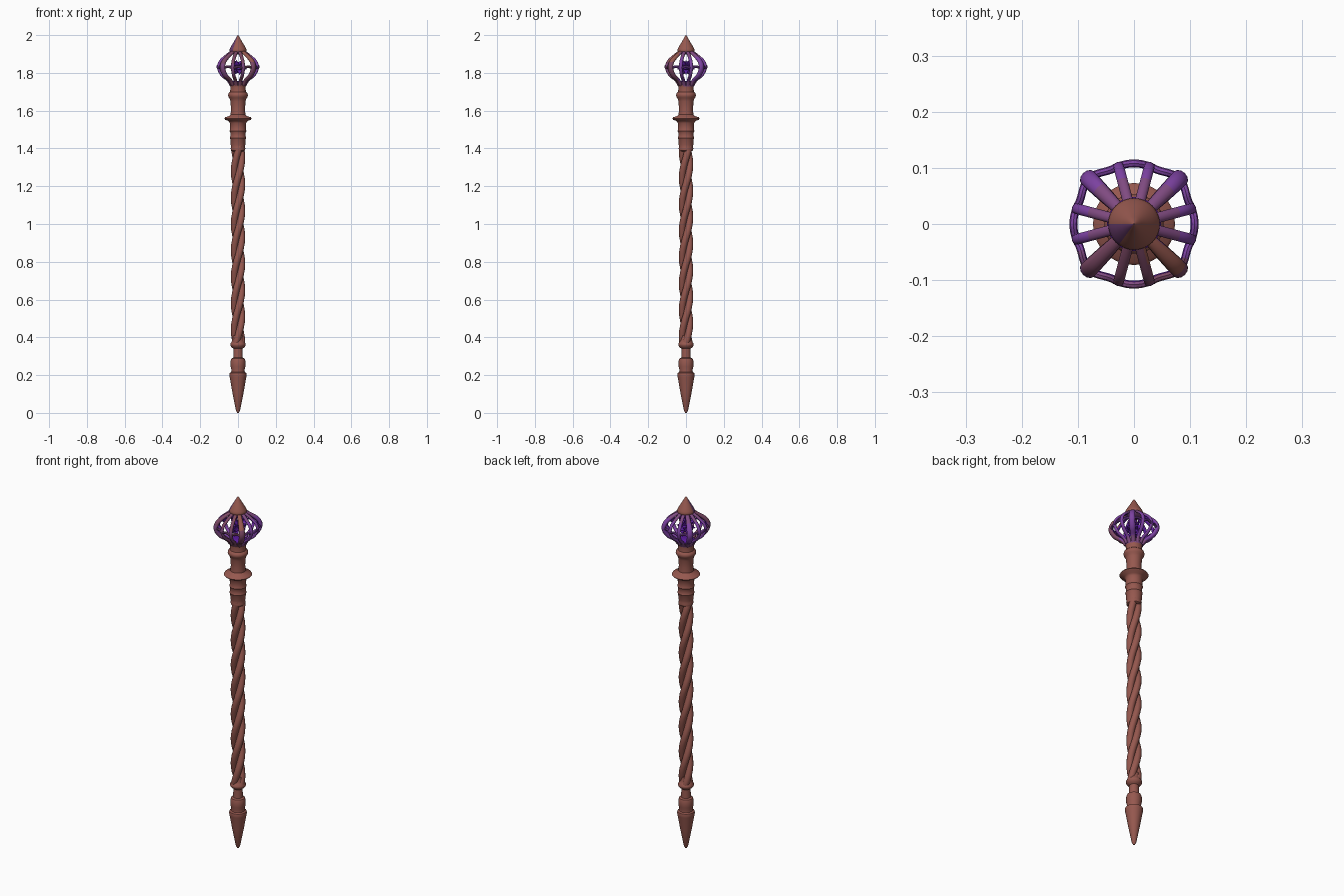
import bpy, bmesh, math
from mathutils import Vector
from math import sin, cos, pi, radians

if "Cube" in bpy.data.objects:
    bpy.data.objects.remove(bpy.data.objects["Cube"])


def material(name, rgb):
    m = bpy.data.materials.new(name)
    m.diffuse_color = (*rgb, 1)
    m.use_nodes = True
    m.node_tree.nodes["Principled BSDF"].inputs["Base Color"].default_value = m.diffuse_color
    return m


MATS = [material("brown_wood", (0.305, 0.098, 0.078)),
        material("violet", (0.205, 0.055, 0.36)),
        material("mauve", (0.215, 0.07, 0.22)),
        material("deep_violet", (0.11, 0.012, 0.36)),
        material("dusky_plum", (0.20, 0.065, 0.13)),
        material("dark_plum", (0.14, 0.045, 0.15))]
BROWN, VIOLET, MAUVE, DEEP, DUSKY, PLUM = range(6)


def finish(name, bm, rule=lambda c, n: BROWN, smooth=40):
    """Turn a bmesh into an object, colouring faces by a rule on centre and normal."""
    bmesh.ops.recalc_face_normals(bm, faces=bm.faces)
    bm.normal_update()
    for f in bm.faces:
        f.material_index = rule(f.calc_center_median(), f.normal)
    me = bpy.data.meshes.new(name)
    bm.to_mesh(me)
    bm.free()
    for m in MATS:
        me.materials.append(m)
    ob = bpy.data.objects.new(name, me)
    bpy.context.collection.objects.link(ob)
    bpy.ops.object.select_all(action='DESELECT')
    ob.select_set(True)
    bpy.context.view_layer.objects.active = ob
    if smooth:
        bpy.ops.object.shade_smooth_by_angle(angle=radians(smooth))
    return ob


def bridge(bm, rings, closed=False):
    n = len(rings[0])
    pairs = list(zip(rings, rings[1:])) + ([(rings[-1], rings[0])] if closed else [])
    for a, b in pairs:
        for i in range(n):
            j = (i + 1) % n
            bm.faces.new((a[i], a[j], b[j], b[i]))
    if not closed:
        bm.faces.new(rings[0])
        bm.faces.new(rings[-1])


def lathe(name, profile, rule=lambda c, n: BROWN, n=40):
    bm = bmesh.new()
    bridge(bm, [[bm.verts.new((r * cos(2 * pi * i / n), r * sin(2 * pi * i / n), z))
                 for i in range(n)] for r, z in profile])
    return finish(name, bm, rule)


def tube(bm, pts, radii, refs, n=10, closed=False, flat=1.0):
    """Sweep a round section along points; refs fix the section's side direction."""
    rings, k = [], len(pts)
    for i, p in enumerate(pts):
        if closed:
            t = pts[(i + 1) % k] - pts[i - 1]
        else:
            t = pts[min(i + 1, k - 1)] - pts[max(i - 1, 0)]
        u = refs[i].normalized()
        v = t.normalized().cross(u).normalized()
        rings.append([bm.verts.new(p + radii[i] * (cos(2 * pi * s / n) * u
                      + flat * sin(2 * pi * s / n) * v)) for s in range(n)])
    bridge(bm, rings, closed)


def smooth_path(ctrl, steps=5):
    """Catmull-Rom interpolation of (r, z) control points."""
    out, c = [], [ctrl[0]] + ctrl + [ctrl[-1]]
    for i in range(1, len(c) - 2):
        a, b, d, e = (Vector(q) for q in c[i - 1:i + 3])
        for s in range(steps):
            t = s / steps
            out.append(0.5 * (2 * b + (d - a) * t + (2 * a - 5 * b + 4 * d - e) * t * t
                              + (3 * b - a - 3 * d + e) * t ** 3))
    return out + [Vector(ctrl[-1])]


def sector(c):
    return math.degrees(math.atan2(c.y, c.x)) % 360


# Pointed foot with its collar
lathe("foot_spike", [(0.004, 0), (0.011, 0.012), (0.03, 0.11), (0.044, 0.19), (0.046, 0.2),
                     (0.044, 0.211), (0.036, 0.216), (0.035, 0.23), (0.039, 0.245),
                     (0.039, 0.275), (0.035, 0.287), (0.025, 0.292), (0.024, 0.34),
                     (0.034, 0.347), (0.041, 0.358), (0.041, 0.365), (0.034, 0.375),
                     (0.029, 0.385), (0.026, 0.41)])

# Twisted shaft: three wound strands
bm = bmesh.new()
Z0, Z1, PITCH, STEPS = 0.37, 1.42, 0.42, 120
for k in range(3):
    pts, refs = [], []
    for i in range(STEPS + 1):
        z = Z0 + (Z1 - Z0) * i / STEPS
        a = 2 * pi * ((z - Z0) / PITCH + k / 3)
        refs.append(Vector((cos(a), sin(a), 0)))
        pts.append(refs[-1] * 0.0195 + Vector((0, 0, z)))
    tube(bm, pts, [0.0185] * len(pts), refs, 14)
finish("twisted_shaft", bm)

# Upper grip, guard disc and neck
lathe("grip_and_guard", [(0.03, 1.385), (0.037, 1.39), (0.039, 1.4), (0.036, 1.408), (0.039, 1.42),
                         (0.041, 1.45), (0.044, 1.455), (0.041, 1.462), (0.041, 1.485),
                         (0.045, 1.492), (0.042, 1.5), (0.043, 1.535), (0.05, 1.545),
                         (0.068, 1.552), (0.073, 1.558), (0.068, 1.565), (0.048, 1.571),
                         (0.039, 1.58), (0.037, 1.61), (0.04, 1.65), (0.044, 1.664),
                         (0.05, 1.672), (0.053, 1.682), (0.05, 1.692), (0.042, 1.699),
                         (0.04, 1.72), (0.043, 1.74)])


# Cup holding the cage, stained violet behind
def cup_colour(c, n):
    if n.z > 0.7:
        return DEEP
    if c.z < 1.72:
        return BROWN
    return MAUVE if c.y > -0.01 else DUSKY if c.z > 1.74 else BROWN


lathe("cage_cup", [(0.038, 1.715), (0.043, 1.735), (0.048, 1.752), (0.04, 1.758)], cup_colour)


def cage_colour(c, n):
    """Deep violet inside, plum and brown at the front, violet elsewhere."""
    a = sector(c)
    if (n.x * c.x + n.y * c.y) / math.hypot(c.x, c.y) < -0.35 and n.z < 0.4:
        return DEEP
    if 290 < a < 325:
        return BROWN if c.z > 1.86 else DUSKY
    if 205 < a < 325:
        return DUSKY if c.z > 1.85 or c.z < 1.78 else MAUVE
    return MAUVE if c.z > 1.885 or c.z < 1.755 else VIOLET


# Cage ribs: twelve around, every third one heavier and further out
bm = bmesh.new()
RIB = [(0.040, 1.735), (0.056, 1.762), (0.088, 1.787), (0.107, 1.825),
       (0.098, 1.86), (0.066, 1.89), (0.034, 1.912)]
path = smooth_path(RIB)
for k in range(12):
    a = radians(15 + 30 * k)
    heavy = k % 3 == 1
    pts, radii = [], []
    for i, (r, z) in enumerate(path):
        w = sin(pi * i / (len(path) - 1))
        pts.append(Vector(((r + 0.009 * w * heavy) * cos(a), (r + 0.009 * w * heavy) * sin(a), z)))
        radii.append(0.010 + 0.006 * w if heavy else 0.0095)
    tube(bm, pts, radii, [Vector((-sin(a), cos(a), 0))] * len(pts), 12, flat=0.75)
finish("cage_ribs", bm, cage_colour)

# Wavy band joining the ribs at their widest point
bm = bmesh.new()
pts = []
for i in range(96):
    a = 2 * pi * i / 96
    r = 0.105 + 0.009 * max(0, -cos(4 * a)) ** 2 + 0.003 * max(0, cos(4 * a))
    pts.append(Vector((r * cos(a), r * sin(a), 1.829 + 0.004 * cos(12 * a))))
tube(bm, pts, [0.007] * 96, [Vector((0, 0, 1))] * 96, 8, closed=True)
finish("cage_band", bm, cage_colour)

# Spiky crystal in the middle of the cage
bm = bmesh.new()
bmesh.ops.create_icosphere(bm, subdivisions=1, radius=0.028)
for v in bmesh.ops.poke(bm, faces=bm.faces[:])["verts"]:
    v.co = v.co.normalized() * 0.05
bmesh.ops.translate(bm, verts=bm.verts, vec=(0, 0, 1.829))
finish("core_crystal", bm, lambda c, n: DEEP, smooth=0)


# Pointed finial, stained on its front left quarter and underneath
def finial_colour(c, n):
    if n.z < -0.3:
        return MAUVE
    return PLUM if 180 < sector(c) < 232 else BROWN


lathe("finial", [(0.028, 1.897), (0.038, 1.905), (0.045, 1.914), (0.046, 1.921), (0.042, 1.93),
                 (0.034, 1.945), (0.023, 1.963), (0.013, 1.98), (0.005, 1.995), (0.001, 2.0)],
      finial_colour)
